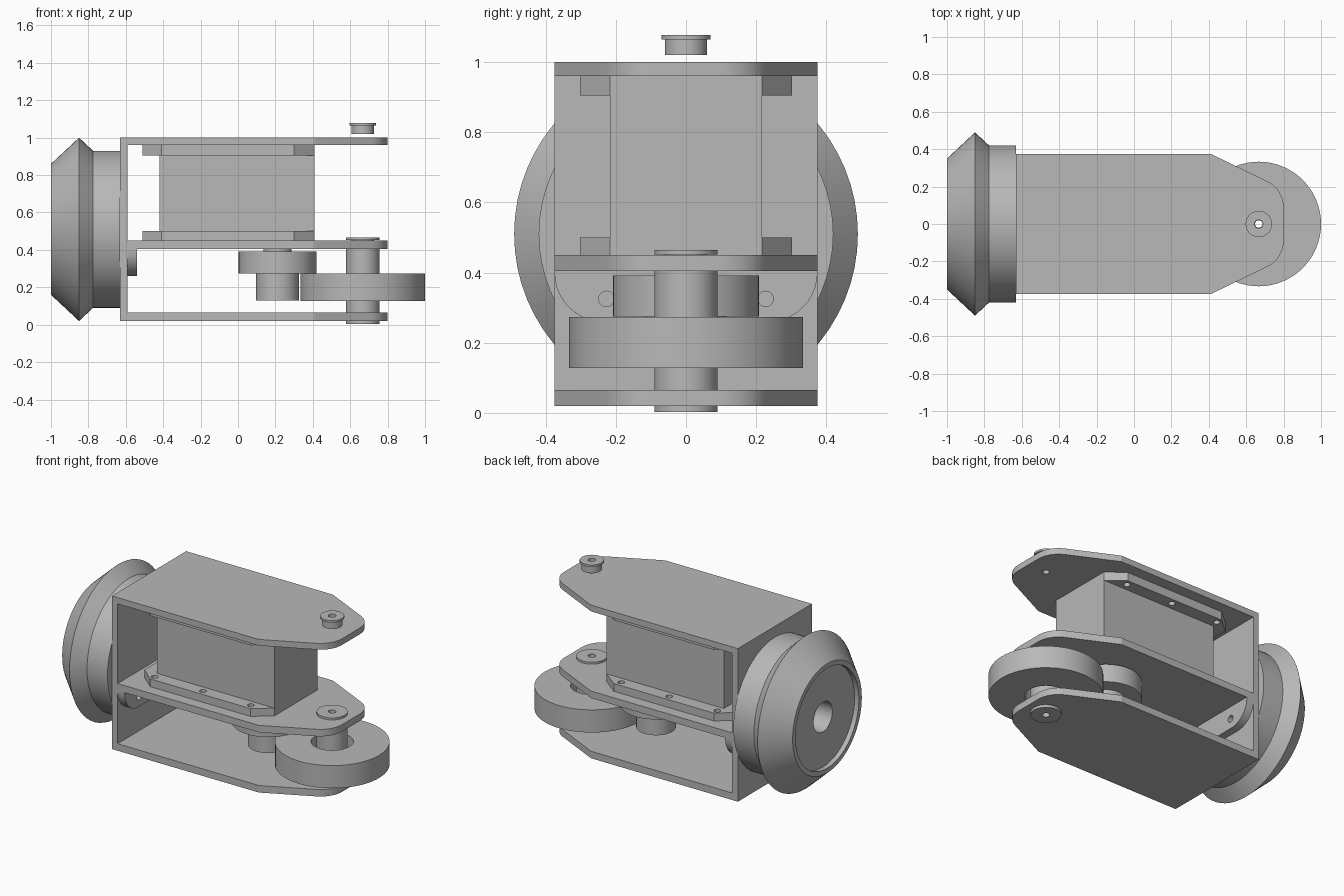
import bpy, bmesh
from math import sin, cos, pi, radians
from mathutils import Matrix, Vector

if "Cube" in bpy.data.objects:
    bpy.data.objects.remove(bpy.data.objects["Cube"])

grey = bpy.data.materials.new("plain_grey")
grey.use_nodes = True
colour = (0.48, 0.48, 0.48, 1)
grey.diffuse_color = colour
grey.node_tree.nodes["Principled BSDF"].inputs["Base Color"].default_value = colour


def finish(name, bm, smooth=False):
    bmesh.ops.recalc_face_normals(bm, faces=bm.faces)
    mesh = bpy.data.meshes.new(name)
    bm.to_mesh(mesh)
    bm.free()
    mesh.materials.append(grey)
    ob = bpy.data.objects.new(name, mesh)
    bpy.context.collection.objects.link(ob)
    if smooth:
        select(ob)
        bpy.ops.object.shade_smooth_by_angle(angle=radians(30))
    return ob


def select(ob):
    bpy.ops.object.select_all(action='DESELECT')
    ob.select_set(True)
    bpy.context.view_layer.objects.active = ob


def prism(name, outline, axis, low, high):
    """Extrude a 2D outline along one axis."""
    place = {'X': lambda a, b: (low, a, b),
             'Y': lambda a, b: (a, low, b),
             'Z': lambda a, b: (a, b, low)}[axis]
    bm = bmesh.new()
    face = bm.faces.new([bm.verts.new(place(*p)) for p in outline])
    new = bmesh.ops.extrude_face_region(bm, geom=[face])["geom"]
    shift = Vector([(high - low) * (axis == a) for a in "XYZ"])
    bmesh.ops.translate(bm, vec=shift, verts=[v for v in new if isinstance(v, bmesh.types.BMVert)])
    return finish(name, bm)


def lathe(name, profile, centre, axis='Z', closed=True, steps=64):
    """Revolve (radius, height) points about an axis."""
    bm = bmesh.new()
    verts = [bm.verts.new((r, 0, h)) for r, h in profile]
    pairs = list(zip(verts, verts[1:]))
    if closed:
        pairs.append((verts[-1], verts[0]))
    edges = [bm.edges.new(p) for p in pairs]
    bmesh.ops.spin(bm, geom=verts + edges, axis=(0, 0, 1), cent=(0, 0, 0),
                   angle=2 * pi, steps=steps)
    bmesh.ops.remove_doubles(bm, verts=bm.verts, dist=0.0001)
    if axis == 'X':
        bm.transform(Matrix.Rotation(pi / 2, 4, 'Y'))
    bm.transform(Matrix.Translation(centre))
    return finish(name, bm, True)


def boolean(ob, cutter, operation='DIFFERENCE'):
    mod = ob.modifiers.new("cut", 'BOOLEAN')
    mod.operation, mod.object, mod.solver = operation, cutter, 'EXACT'
    select(ob)
    bpy.ops.object.modifier_apply(modifier=mod.name)
    bpy.data.objects.remove(cutter)


def drill(ob, a, b, radius, axis, low, high):
    circle = [(a + radius * cos(i * pi / 12), b + radius * sin(i * pi / 12)) for i in range(24)]
    boolean(ob, prism("drill", circle, axis, low, high))


def mirrored(points):
    return points + [(x, -y) for x, y in reversed(points)]


# Frame: three tapered shelves joined by one end wall
shelf_x = 0.667
frame = prism("frame", [(-0.63, 0.02), (0.8, 0.02), (0.8, 0.065), (-0.59, 0.065),
                        (-0.59, 0.405), (0.8, 0.405), (0.8, 0.45), (-0.59, 0.45),
                        (-0.59, 0.96), (0.8, 0.96), (0.8, 1.0), (-0.63, 1.0)],
              'Y', -0.375, 0.375)
nose = [(0.647 + 0.153 * cos(radians(a)), 0.09 + 0.153 * sin(radians(a))) for a in range(64, -1, -8)]
outline = mirrored([(-0.7, 0.375), (0.41, 0.375)] + nose)
boolean(frame, prism("outline", outline, 'Z', -0.1, 1.2), 'INTERSECT')
drill(frame, shelf_x, 0, 0.06, 'Z', -0.1, 0.6)
drill(frame, shelf_x, 0, 0.02, 'Z', 0.8, 1.2)
select(frame)
bpy.ops.object.shade_smooth_by_angle(angle=radians(20))

# Motor block and its chamfered, drilled mounting flanges
prism("motor_block", mirrored([(-0.42, 0.217), (0.41, 0.217)]), 'Z', 0.495, 0.91)
flange_outline = mirrored([(-0.51, 0.217), (-0.41, 0.302), (0.3, 0.302), (0.41, 0.217)])
for name, low, high in (("lower_motor_flange", 0.45, 0.5), ("upper_motor_flange", 0.905, 0.96)):
    flange = prism(name, flange_outline, 'Z', low, high)
    for x in (-0.405, -0.065, 0.275):
        for y in (-0.262, 0.262):
            drill(flange, x, y, 0.02, 'Z', low - 0.02, high + 0.02)

# Rounded bracket under the middle shelf
corner = [(0.235 + 0.14 * cos(radians(a)), 0.4 - 0.14 * sin(radians(a))) for a in range(0, 91, 9)]
bracket_outline = [(0.375, 0.405)] + corner
bracket_outline += [(-y, z) for y, z in reversed(bracket_outline)]
bracket = prism("wall_bracket", bracket_outline, 'X', -0.59, -0.54)
for y in (-0.227, 0.227):
    drill(bracket, y, 0.325, 0.022, 'X', -0.58, -0.5)
select(bracket)
bpy.ops.object.shade_smooth_by_angle(angle=radians(20))

# Large bevelled end wheel with recessed face and bore
lathe("end_wheel", [(0.35, -1.0), (0.32, -1.0), (0.32, -0.97), (0.095, -0.97),
                    (0.095, -0.63), (0.42, -0.63), (0.42, -0.775), (0.49, -0.85)],
      (0, 0, 0.51), 'X')

# Stepped pulley on the motor shaft
lathe("motor_pulley", [(0, 0.3), (0.03, 0.3), (0.03, 0.13), (0.115, 0.13), (0.115, 0.275),
                       (0.208, 0.275), (0.208, 0.392), (0.075, 0.392), (0.075, 0.405), (0, 0.405)],
      (0.212, 0, 0), closed=False)

# Driven wheel around a hollow, flanged axle
lathe("driven_wheel", [(0.123, 0.128), (0.333, 0.128), (0.333, 0.273), (0.123, 0.273)],
      (shelf_x, 0, 0))
lathe("hollow_axle", [(0.022, 0.003), (0.09, 0.003), (0.09, 0.02), (0.06, 0.02), (0.06, 0.065),
                      (0.09, 0.065), (0.09, 0.405), (0.06, 0.405), (0.06, 0.452),
                      (0.09, 0.452), (0.09, 0.465), (0.022, 0.465)], (shelf_x, 0, 0))

# Loose bushing above the top shelf
lathe("top_bushing", [(0.022, 1.02), (0.06, 1.02), (0.06, 1.065), (0.07, 1.065),
                      (0.07, 1.078), (0.022, 1.078)], (shelf_x, 0, 0))
